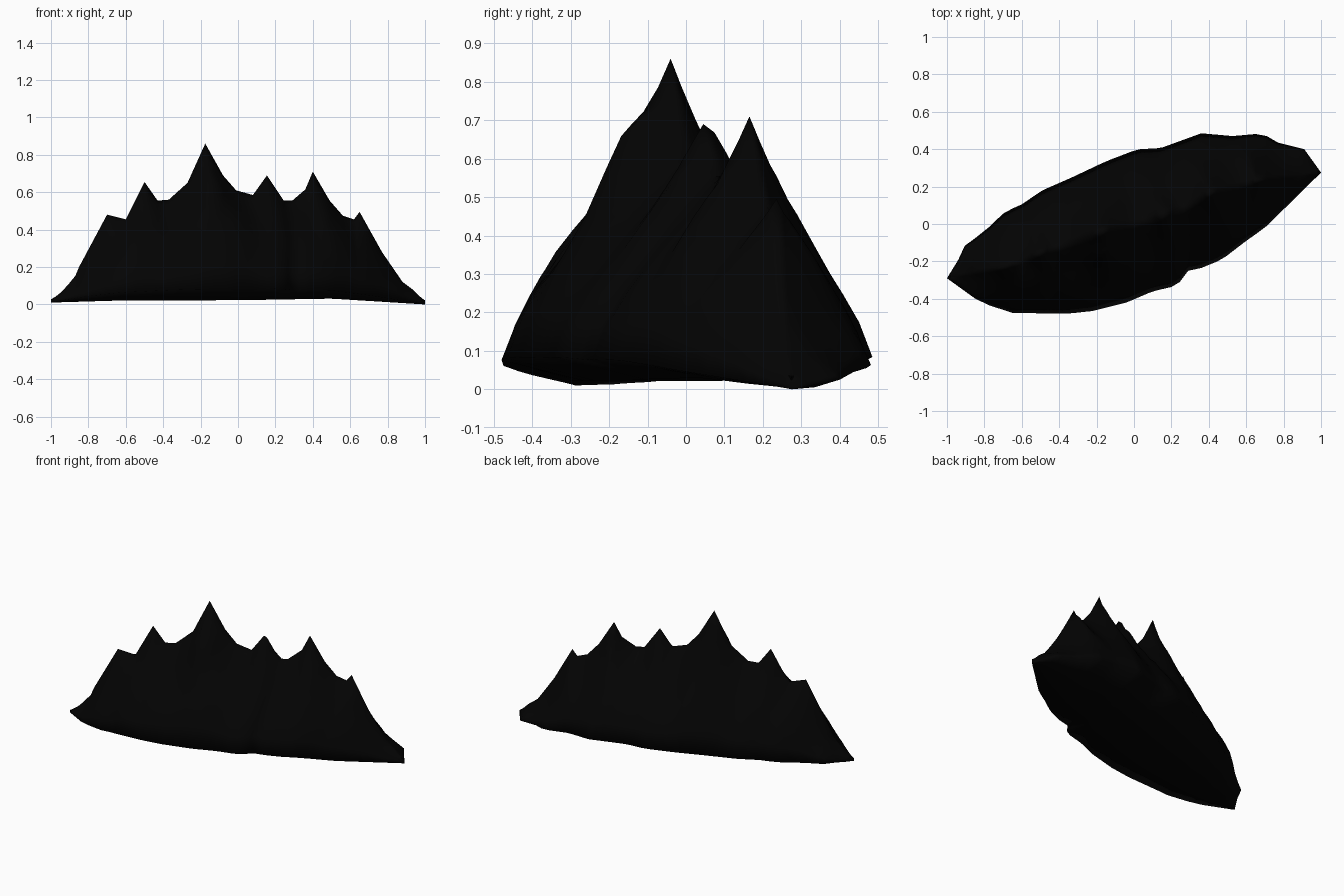
import bpy, bmesh, math
from mathutils import Vector, noise

cube = bpy.data.objects.get("Cube")
if cube:
    bpy.data.objects.remove(cube)


def lerp(points, x):
    """Piecewise linear value through (x, value) points."""
    if x <= points[0][0]:
        return points[0][1]
    for (a, va), (b, vb) in zip(points, points[1:]):
        if x <= b:
            return va + (vb - va) * (x - a) / (b - a)
    return points[-1][1]


# Crest heights, crest path and footprint edges, all along x
crest = [(-1, .015), (-.94, .07), (-.87, .15), (-.85, .2), (-.7, .48), (-.6, .455),
         (-.5, .655), (-.43, .555), (-.37, .56), (-.27, .65), (-.175, .86),
         (-.08, .69), (-.01, .61), (.08, .585), (.155, .69), (.245, .555),
         (.29, .555), (.36, .615), (.4, .71), (.49, .555), (.56, .475),
         (.62, .455), (.65, .495), (.77, .28), (.88, .12), (.94, .075), (1, .015)]
path = [(-1, -.29), (-.7, -.23), (-.5, -.155), (-.175, -.04), (.155, .045), (.27, .085),
        (.4, .165), (.65, .235), (1, .275)]
front = [(-1, -.29), (-.82, -.42), (-.65, -.475), (-.36, -.48), (-.22, -.465),
         (-.04, -.42), (.1, -.36), (.23, -.33), (.29, -.25), (.36, -.235),
         (.47, -.19), (.6, -.09), (.7, -.02), (1, .275)]
back = [(-1, -.29), (-.92, -.16), (-.91, -.12), (-.8, -.04), (-.69, .065), (-.6, .105),
        (-.49, .18), (-.33, .25), (-.15, .335), (.02, .4), (.14, .405), (.36, .485),
        (.53, .47), (.69, .485), (.75, .44), (.91, .4), (1, .275)]
keel = [(-1, .01), (-.6, .025), (.5, .035), (1, 0)]
# Slope profile: share of the way down to the rim, share of height left
slope = [(0, 1), (.15, .88), (.3, .76), (.57, .54), (.76, .36), (.9, .19), (1, 0)]
steps = [0, .08, .17, .25, .34, .43, .57, .68, .78, .9, 1]
# Shoulders standing out from the slopes: x, y, height, radius
spurs = [(-.15, -.17, .08, .06), (.14, .09, .04, .05), (-.52, -.33, .04, .1)]


def broad(x):
    """Crest with the peaks averaged out, for the lower slopes."""
    return sum(lerp(crest, x + d * .03) for d in range(-4, 5)) / 9


def slope_point(x, u, edge):
    ridge_y, rim_y = lerp(path, x), lerp(edge, x)
    low = lerp(keel, x)
    rim_z = low + .13 * abs(rim_y - .28 * x)
    y = ridge_y + (rim_y - ridge_y) * u
    # Ribs run down square to the slanted crest
    source = x + .28 * (y - ridge_y)
    fade = min(1, u * 1.4)
    top = max(rim_z, lerp(crest, source) * (1 - fade) + broad(source) * fade)
    z = rim_z + (top - rim_z) * lerp(slope, u)
    if 0 < u < 1:
        # Rocky gullies, fading out at crest, rim and tips
        amount = math.sin(math.pi * u) * min(1, (1 - abs(x)) * 4)
        rough = noise.noise(Vector((source * 7, y * 3, 2)))
        rough += .5 * noise.noise(Vector((source * 15, y * 5, 7)))
        z += .03 * amount * rough
        for sx, sy, height, radius in spurs:
            z += height * math.exp(-((x - sx) ** 2 + (y - sy) ** 2) / radius ** 2)
    return Vector((x, y, max(z, low)))


# Stations: every crest corner plus midpoints
xs = []
for (a, _), (b, _) in zip(crest, crest[1:]):
    xs += [a, (a + b) / 2]
xs.append(crest[-1][0])

bm = bmesh.new()
loops = []
for x in xs:
    line = [slope_point(x, u, front) for u in reversed(steps)]
    line += [slope_point(x, u, back) for u in steps[1:]]
    # Shallow keel closes the underside
    for s in (.7, .3):
        y = lerp(front, x) * (1 - s) + lerp(back, x) * s
        line.append(Vector((x, y, lerp(keel, x) - .008 * (1 - abs(x)))))
    loops.append([bm.verts.new(p) for p in line])
for one, two in zip(loops, loops[1:]):
    n = len(one)
    for i in range(n):
        j = (i + 1) % n
        bm.faces.new((one[i], one[j], two[j], two[i]))
bmesh.ops.remove_doubles(bm, verts=bm.verts, dist=.0005)
bmesh.ops.holes_fill(bm, edges=[e for e in bm.edges if e.is_boundary], sides=0)
bmesh.ops.triangulate(bm, faces=bm.faces)
bmesh.ops.recalc_face_normals(bm, faces=bm.faces)

mesh = bpy.data.meshes.new("mountain_range")
bm.to_mesh(mesh)
bm.free()
mountain = bpy.data.objects.new("mountain_range", mesh)
bpy.context.collection.objects.link(mountain)

# Near-black rock, smooth all over
rock = bpy.data.materials.new("black_rock")
rock.use_nodes = True
colour = (.001, .001, .001, 1)
rock.diffuse_color = colour
rock.node_tree.nodes["Principled BSDF"].inputs["Base Color"].default_value = colour
mesh.materials.append(rock)
mesh.shade_smooth()
